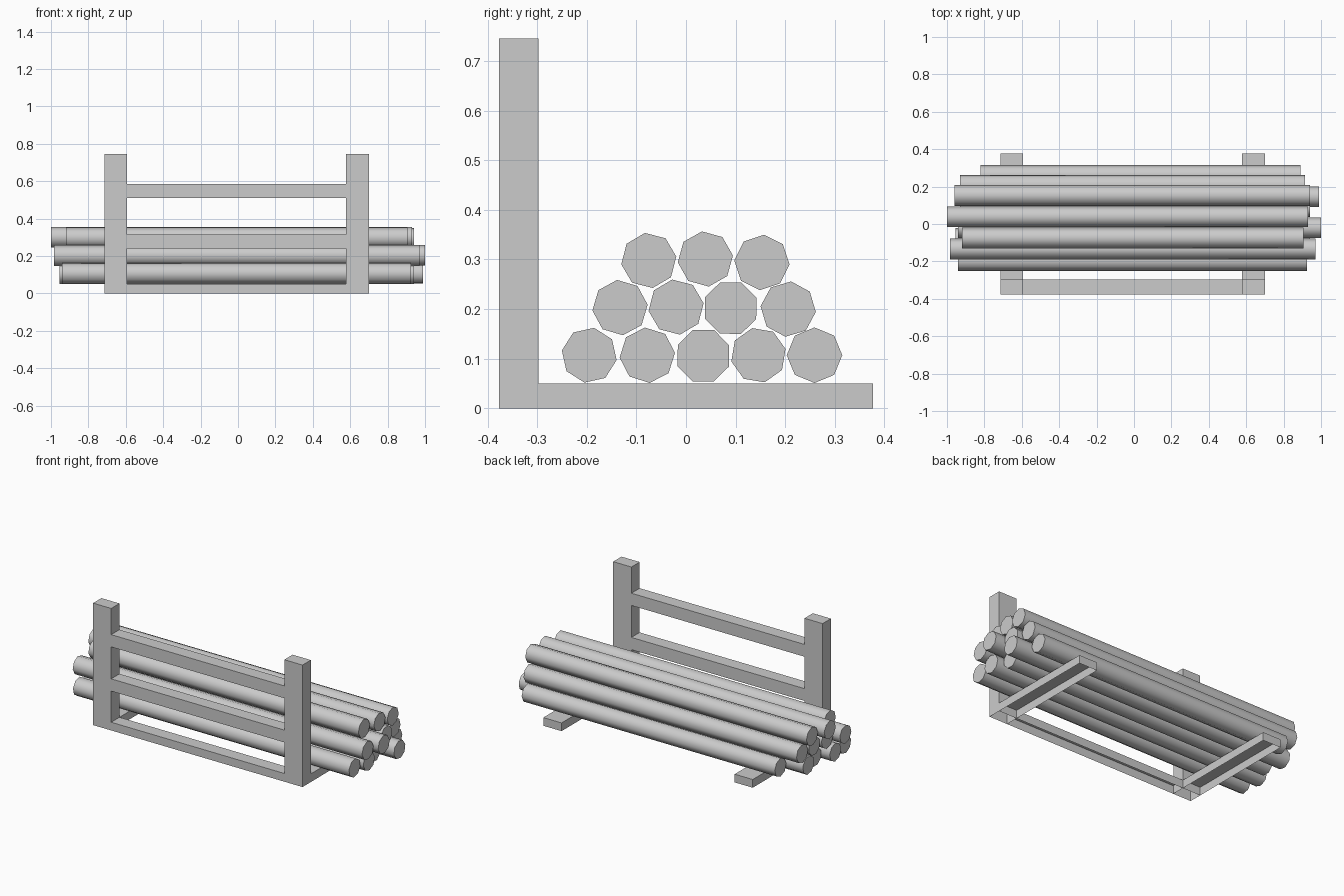
import bpy, bmesh
from math import radians, cos, sin

if "Cube" in bpy.data.objects:
    bpy.data.objects.remove(bpy.data.objects["Cube"])


def make_object(name, bm):
    mesh = bpy.data.meshes.new(name)
    bm.to_mesh(mesh)
    bm.free()
    obj = bpy.data.objects.new(name, mesh)
    bpy.context.collection.objects.link(obj)
    return obj


def beam(name, x, y, z, open_bottom=False):
    """Box from (min, max) pairs; ground parts are hollow underneath."""
    bm = bmesh.new()
    bmesh.ops.create_cube(bm, size=1)
    for v in bm.verts:
        v.co = [lim[0] if c < 0 else lim[1] for c, lim in zip(v.co, (x, y, z))]
    bm.normal_update()
    if open_bottom:
        under = [f for f in bm.faces if f.normal.z < -0.9]
        bmesh.ops.delete(bm, geom=under, context='FACES_ONLY')
    return make_object(name, bm)


def log(name, y, z, x0, x1, phase, radius=0.056, sides=8):
    """Eight-sided log lying along x, rolled by phase degrees."""
    bm = bmesh.new()
    ring = []
    for i in range(sides):
        a = radians(phase + 360 * i / sides)
        ring.append(bm.verts.new((x0, y + radius * cos(a), z + radius * sin(a))))
    cap = bm.faces.new(ring)
    ext = bmesh.ops.extrude_face_region(bm, geom=[cap], use_keep_orig=True)
    moved = [g for g in ext['geom'] if isinstance(g, bmesh.types.BMVert)]
    bmesh.ops.translate(bm, verts=moved, vec=(x1 - x0, 0, 0))
    bmesh.ops.recalc_face_normals(bm, faces=bm.faces)
    obj = make_object(name, bm)
    bpy.ops.object.select_all(action='DESELECT')
    obj.select_set(True)
    bpy.context.view_layer.objects.active = obj
    bpy.ops.object.shade_smooth_by_angle(angle=radians(60))


# Rack: upright posts and feet
FRONT, INNER, BACK = -0.377, -0.297, 0.377
for side, x in (("left", (-0.715, -0.593)), ("right", (0.577, 0.70))):
    beam(side + "_post", x, (FRONT, INNER), (0, 0.745), True)
    beam(side + "_foot", x, (INNER, BACK), (0, 0.05), True)

# Rails between the posts
for name, z in (("base_rail", (0, 0.05)), ("middle_rail", (0.24, 0.315)),
                ("upper_rail", (0.51, 0.585))):
    beam(name, (-0.593, 0.577), (FRONT, INNER), z, z[0] == 0)

# Stacked logs, row by row: y, z, left end, right end, roll
rows = {
    "bottom": [(-0.195, 0.107, -0.94, 0.925, 35), (-0.078, 0.107, -0.955, 0.94, 5),
               (0.035, 0.106, -0.90, 0.90, 22), (0.146, 0.107, -0.93, 0.99, 13),
               (0.259, 0.107, -0.82, 0.89, 0)],
    "middle": [(-0.133, 0.203, -0.985, 0.97, 6), (-0.02, 0.204, -0.94, 1.0, 8),
               (0.09, 0.202, -0.93, 0.94, 22), (0.206, 0.20, -0.93, 0.915, 39)],
    "top": [(-0.075, 0.298, -0.92, 0.905, 8), (0.039, 0.301, -1.0, 0.93, 7),
            (0.153, 0.294, -0.96, 0.94, 41)],
}
for row, logs in rows.items():
    for i, args in enumerate(logs, 1):
        log(f"{row}_log_{i}", *args)
